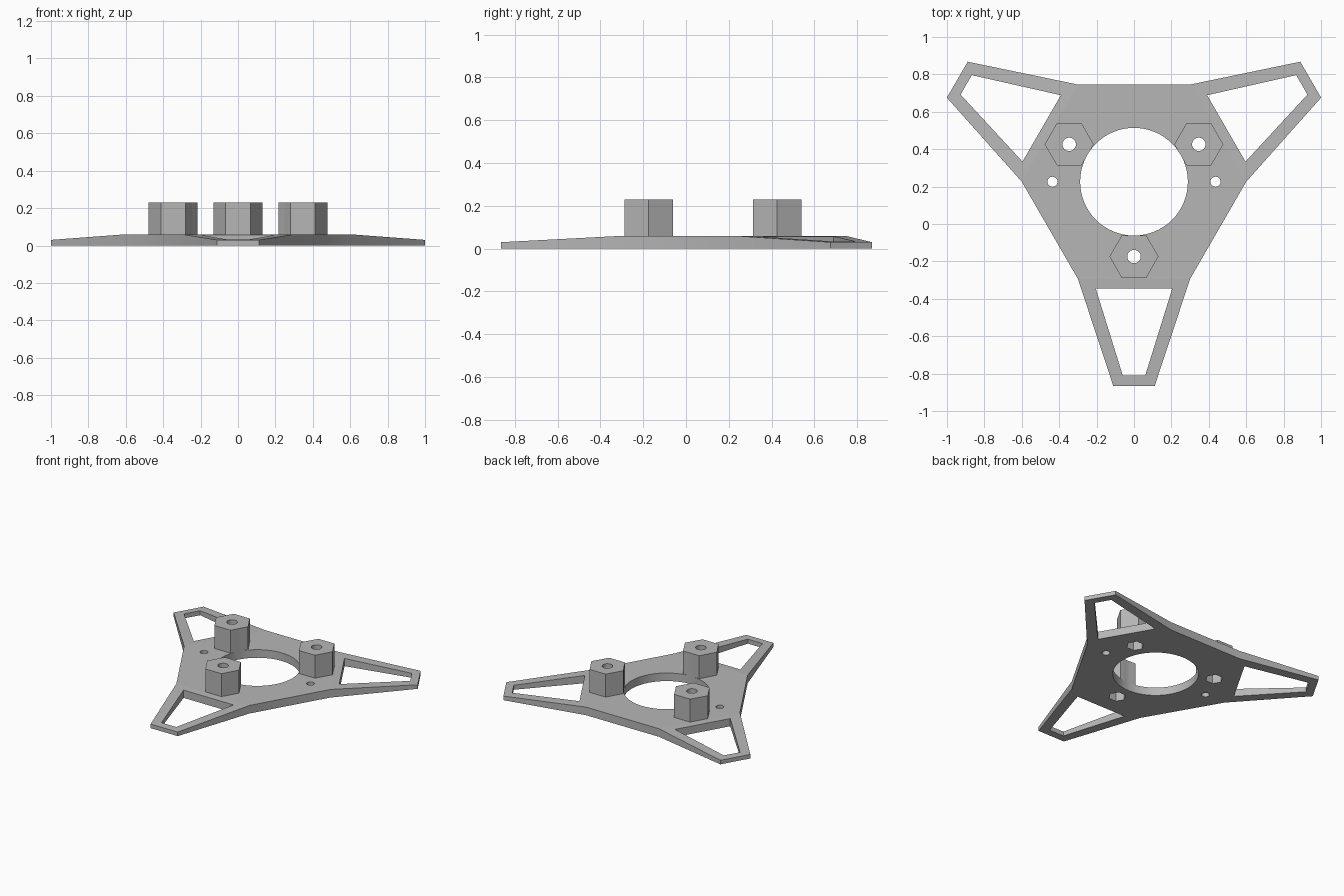
import bpy
import bmesh
from math import radians, sin, cos, pi
from mathutils import Vector, Matrix

cube = bpy.data.objects.get("Cube")
if cube:
    bpy.data.objects.remove(cube, do_unlink=True)

CENTRE = Vector((0, 0.226, 0))
THICK, TIP_THICK, BOSS_TOP = 0.06, 0.03, 0.23
TURNS = [Matrix.Rotation(radians(a), 3, 'Z') for a in (0, 120, 240)]

grey = bpy.data.materials.new("light grey")
grey.use_nodes = True
grey.diffuse_color = (0.47, 0.47, 0.47, 1)
grey.node_tree.nodes["Principled BSDF"].inputs["Base Color"].default_value = grey.diffuse_color


def add_prism(bm, points, bottom, top):
    """Add a closed prism from a flat outline."""
    face = bm.faces.new([bm.verts.new((p.x, p.y, bottom)) for p in points])
    ext = bmesh.ops.extrude_face_region(bm, geom=[face])["geom"]
    raised = [v for v in ext if isinstance(v, bmesh.types.BMVert)]
    for v in raised:
        v.co.z = top
    return raised


def ring(centre, radius, sides):
    return [centre + Vector((radius * cos(2 * pi * i / sides),
                             radius * sin(2 * pi * i / sides), 0)) for i in range(sides)]


def finish(name, bm):
    bmesh.ops.recalc_face_normals(bm, faces=bm.faces[:])
    mesh = bpy.data.meshes.new(name)
    bm.to_mesh(mesh)
    bm.free()
    mesh.materials.append(grey)
    obj = bpy.data.objects.new(name, mesh)
    bpy.context.collection.objects.link(obj)
    return obj


def combine(target, tool, operation):
    """Apply a boolean and remove the helper."""
    mod = target.modifiers.new(operation, 'BOOLEAN')
    mod.operation, mod.solver, mod.object = operation, 'EXACT', tool
    bpy.context.view_layer.objects.active = target
    bpy.ops.object.modifier_apply(modifier=mod.name)
    bpy.data.objects.remove(tool, do_unlink=True)


def trapezoid(turn, half_in, dist_in, half_out, dist_out):
    corners = [(-half_in, -dist_in), (-half_out, -dist_out),
               (half_out, -dist_out), (half_in, -dist_in)]
    return [CENTRE + turn @ Vector((x, y, 0)) for x, y in corners]


boss_centres = [CENTRE + t @ Vector((0, -0.4, 0)) for t in TURNS]

# Mounting plate: hexagonal hub with three arms that thin toward the tips
bm = bmesh.new()
hub = ring(CENTRE, 0.6, 6)
add_prism(bm, hub, 0, THICK)
for turn in TURNS:
    for v in add_prism(bm, trapezoid(turn, 0.3, 0.5196, 0.111, 1.091), 0, THICK):
        if (v.co - CENTRE).xy.length > 0.8:
            v.co.z = TIP_THICK
bmesh.ops.remove_doubles(bm, verts=bm.verts[:], dist=0.001)
# Drop the inner walls shared by hub and arms
inner = [f for f in bm.faces if all(len(e.link_faces) > 2 for e in f.edges
                                    if abs(e.verts[0].co.z - e.verts[1].co.z) < 0.001)
         and abs(f.normal.z) < 0.1]
bmesh.ops.delete(bm, geom=inner, context='FACES_ONLY')
plate = finish("mounting_plate", bm)

# Hexagonal standoffs
bm = bmesh.new()
for c in boss_centres:
    add_prism(bm, ring(c, 0.131, 6), 0.02, BOSS_TOP)
combine(plate, finish("standoffs", bm), 'UNION')

# Centre opening, arm windows, side holes and hexagonal nut pockets
bm = bmesh.new()
add_prism(bm, ring(CENTRE, 0.288, 64), -0.1, THICK)
for v in bm.verts:
    if v.co.z > 0:
        v.co.z = 0.4
for turn in TURNS:
    add_prism(bm, trapezoid(turn, 0.205, 0.57, 0.06, 1.036), -0.1, 0.2)
for side in (-1, 1):
    add_prism(bm, ring(CENTRE + Vector((side * 0.436, 0, 0)), 0.027, 24), -0.1, 0.2)
for c in boss_centres:
    add_prism(bm, ring(c, 0.06, 6), -0.1, 0.08)
combine(plate, finish("opening_cutter", bm), 'DIFFERENCE')

# Bolt holes through the standoffs
bm = bmesh.new()
for c in boss_centres:
    add_prism(bm, ring(c, 0.036, 24), -0.1, 0.4)
combine(plate, finish("bolt_cutter", bm), 'DIFFERENCE')

# Smooth the round walls, keep all corners crisp
bpy.ops.object.select_all(action='DESELECT')
plate.select_set(True)
bpy.context.view_layer.objects.active = plate
bpy.ops.object.shade_smooth_by_angle(angle=radians(20))
for poly in plate.data.polygons:
    if abs(poly.normal.z) > 0.9:
        poly.use_smooth = False
